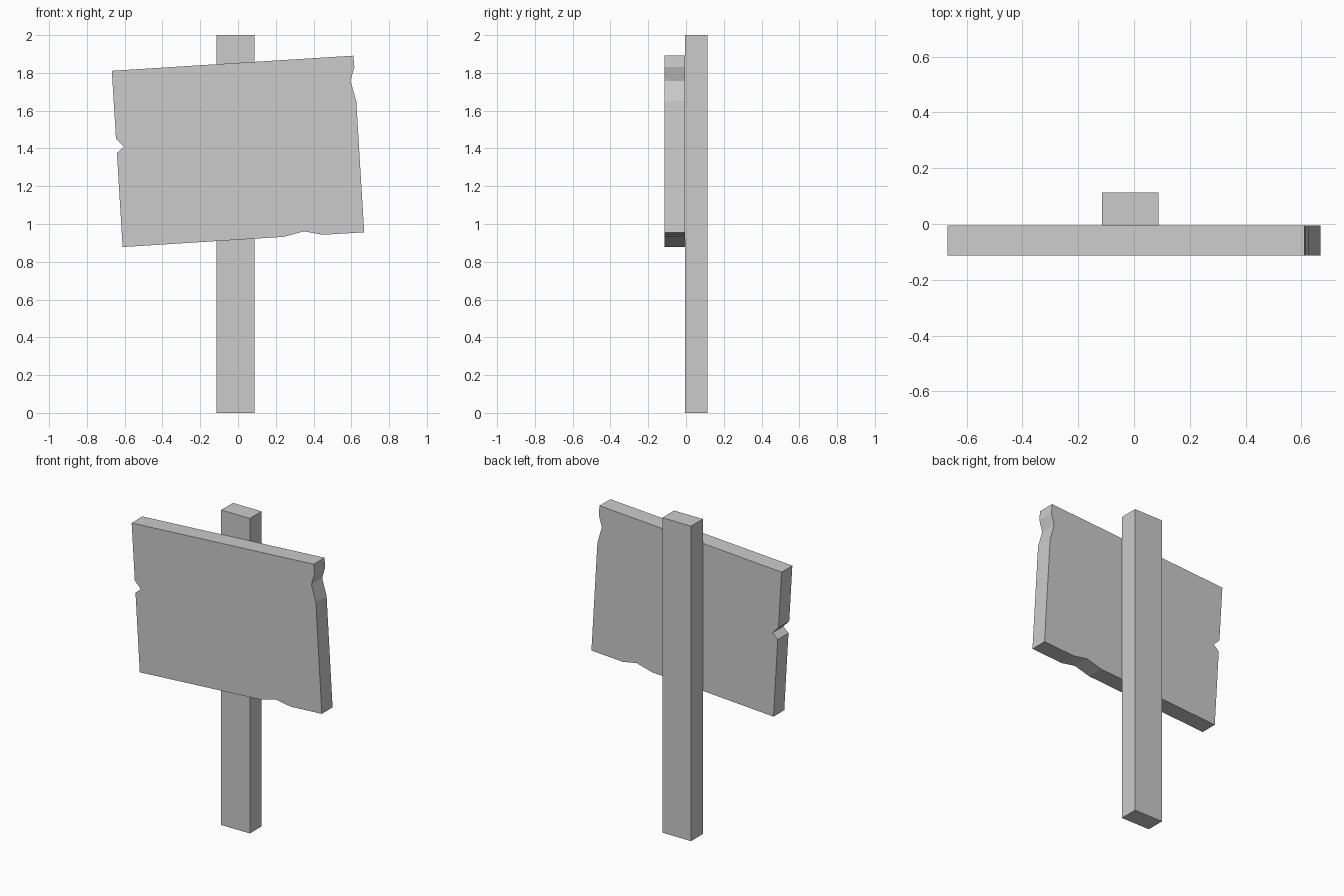
import bpy, bmesh

if "Cube" in bpy.data.objects:
    bpy.data.objects.remove(bpy.data.objects["Cube"])

FRONT, JOIN, BACK = -0.113, -0.005, 0.113


def make_part(name, outline, y, depth=0.0):
    """Flat (x, z) outline facing -y, optionally extruded backwards."""
    bm = bmesh.new()
    face = bm.faces.new([bm.verts.new((x, y, z)) for x, z in outline])
    if depth:
        ext = bmesh.ops.extrude_face_region(bm, geom=[face], use_keep_orig=True)
        verts = [v for v in ext["geom"] if isinstance(v, bmesh.types.BMVert)]
        bmesh.ops.translate(bm, verts=verts, vec=(0, depth, 0))
        bmesh.ops.recalc_face_normals(bm, faces=bm.faces)
    else:
        face.normal_update()
        if face.normal.y > 0:
            face.normal_flip()
    mesh = bpy.data.meshes.new(name)
    bm.to_mesh(mesh)
    bm.free()
    obj = bpy.data.objects.new(name, mesh)
    bpy.context.collection.objects.link(obj)
    return obj


# Upright post, slightly left of centre
make_part("post", [(-0.115, 0), (0.087, 0), (0.087, 2), (-0.115, 2)],
          JOIN, BACK - JOIN)

# Tilted board with chipped right, bottom and left edges
board = [
    (-0.668, 1.811), (0.611, 1.891),                    # top edge
    (0.616, 1.831), (0.595, 1.758), (0.626, 1.651),     # right chip
    (0.668, 0.956),
    (0.449, 0.943), (0.349, 0.961), (0.243, 0.932),     # bottom chip
    (-0.611, 0.878),
    (-0.641, 1.376), (-0.604, 1.408), (-0.646, 1.452),  # left notch
]
make_part("sign_board", board, FRONT, JOIN - FRONT)

# Flat sign panel lying on the board's front
make_part("sign_panel",
          [(-0.592, 1.758), (0.537, 1.832), (0.592, 1.011), (-0.535, 0.935)],
          FRONT - 0.001)
